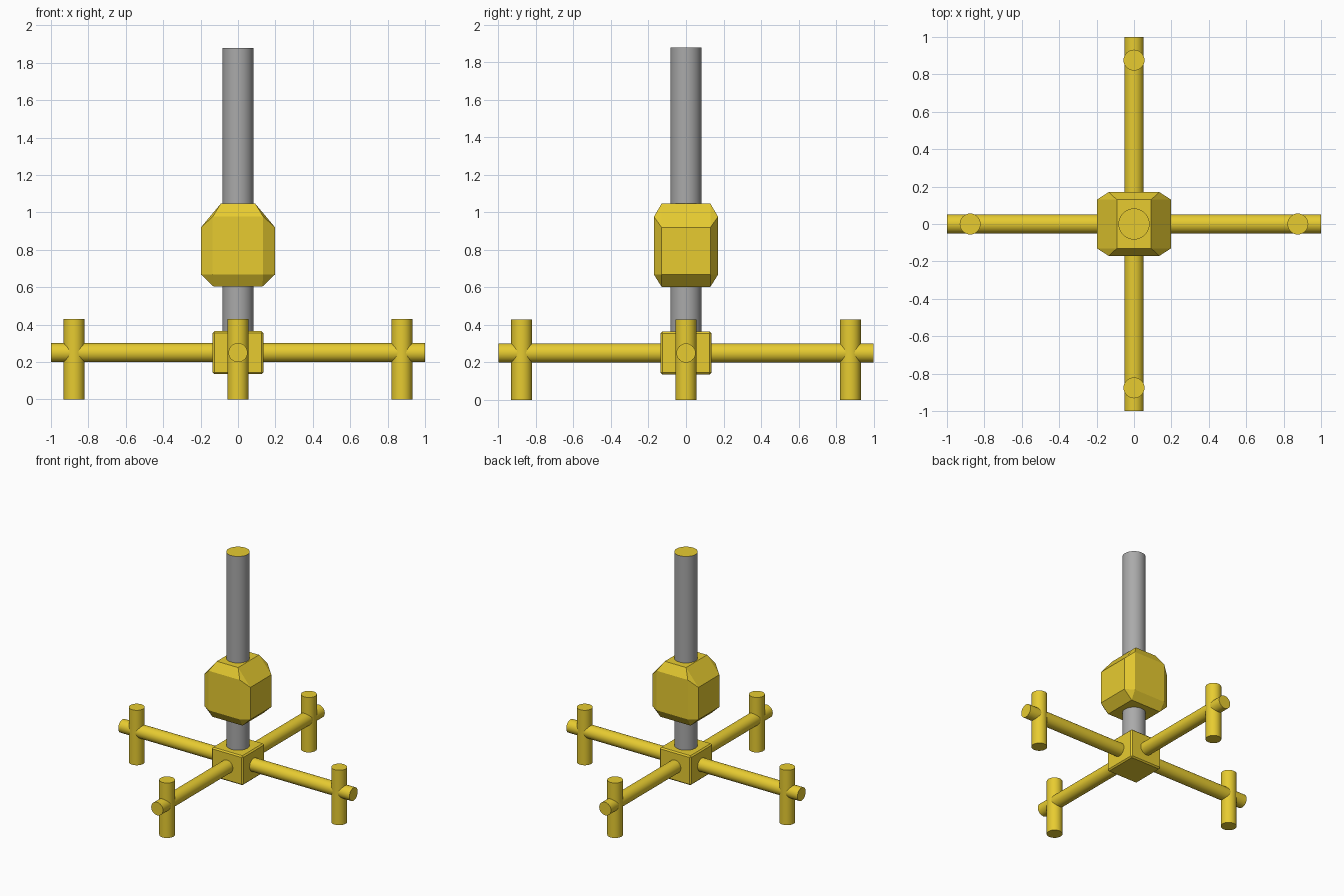
import bpy, bmesh
from math import pi, radians
from itertools import product

if "Cube" in bpy.data.objects:
    bpy.data.objects.remove(bpy.data.objects["Cube"])


def material(name, color):
    m = bpy.data.materials.new(name)
    m.diffuse_color = color
    m.use_nodes = True
    m.node_tree.nodes["Principled BSDF"].inputs["Base Color"].default_value = m.diffuse_color
    return m


yellow = material("yellow", (0.8, 0.6, 0.03, 1))
grey = material("dark_grey", (0.4, 0.4, 0.4, 1))


def rod(name, radius, depth, loc, rot=(0, 0, 0)):
    bpy.ops.mesh.primitive_cylinder_add(vertices=32, radius=radius, depth=depth,
                                        location=loc, rotation=rot)
    ob = bpy.context.object
    ob.name = name
    ob.data.materials.append(yellow)
    bpy.ops.object.shade_smooth_by_angle(angle=radians(30))
    return ob


# Base: two crossed bars with an upright foot near each end
rod("base_bar_x", 0.051, 2, (0, 0, 0.25), (0, pi / 2, 0))
rod("base_bar_y", 0.051, 2, (0, 0, 0.25), (pi / 2, 0, 0))
for side, x, y in (("right", 1, 0), ("left", -1, 0), ("back", 0, 1), ("front", 0, -1)):
    rod(side + "_foot", 0.056, 0.43, (x * 0.876, y * 0.876, 0.215))

# Hub block with slightly bevelled edges
bpy.ops.mesh.primitive_cube_add(size=1, location=(0, 0, 0.25))
hub = bpy.context.object
hub.name = "hub_block"
hub.scale = (0.272, 0.272, 0.23)
bpy.ops.object.transform_apply(location=False, rotation=False, scale=True)
hub.data.materials.append(yellow)
bevel = hub.modifiers.new("bevel", "BEVEL")
bevel.width = 0.01
bevel.segments = 1

# Post: grey sides, yellow end caps
post = rod("post", 0.083, 1.63, (0, 0, 1.065))
post.data.materials.append(grey)
for p in post.data.polygons:
    p.material_index = 0 if abs(p.normal.z) > 0.5 else 1

# Chamfered collar block: hull of its inset side, front, top and bottom faces
bm = bmesh.new()
for sx, sy in product((-1, 1), repeat=2):
    for x, y, z in ((0.198, 0.13, 0.92), (0.198, 0.13, 0.668),
                    (0.135, 0.171, 0.977), (0.135, 0.171, 0.668),
                    (0.092, 0.13, 1.047), (0.13, 0.13, 0.603)):
        bm.verts.new((sx * x, sy * y, z))
bmesh.ops.convex_hull(bm, input=bm.verts)
bmesh.ops.dissolve_limit(bm, angle_limit=radians(1), verts=bm.verts, edges=bm.edges)
bmesh.ops.recalc_face_normals(bm, faces=bm.faces)
mesh = bpy.data.meshes.new("collar_block")
bm.to_mesh(mesh)
bm.free()
mesh.materials.append(yellow)
bpy.context.collection.objects.link(bpy.data.objects.new("collar_block", mesh))
